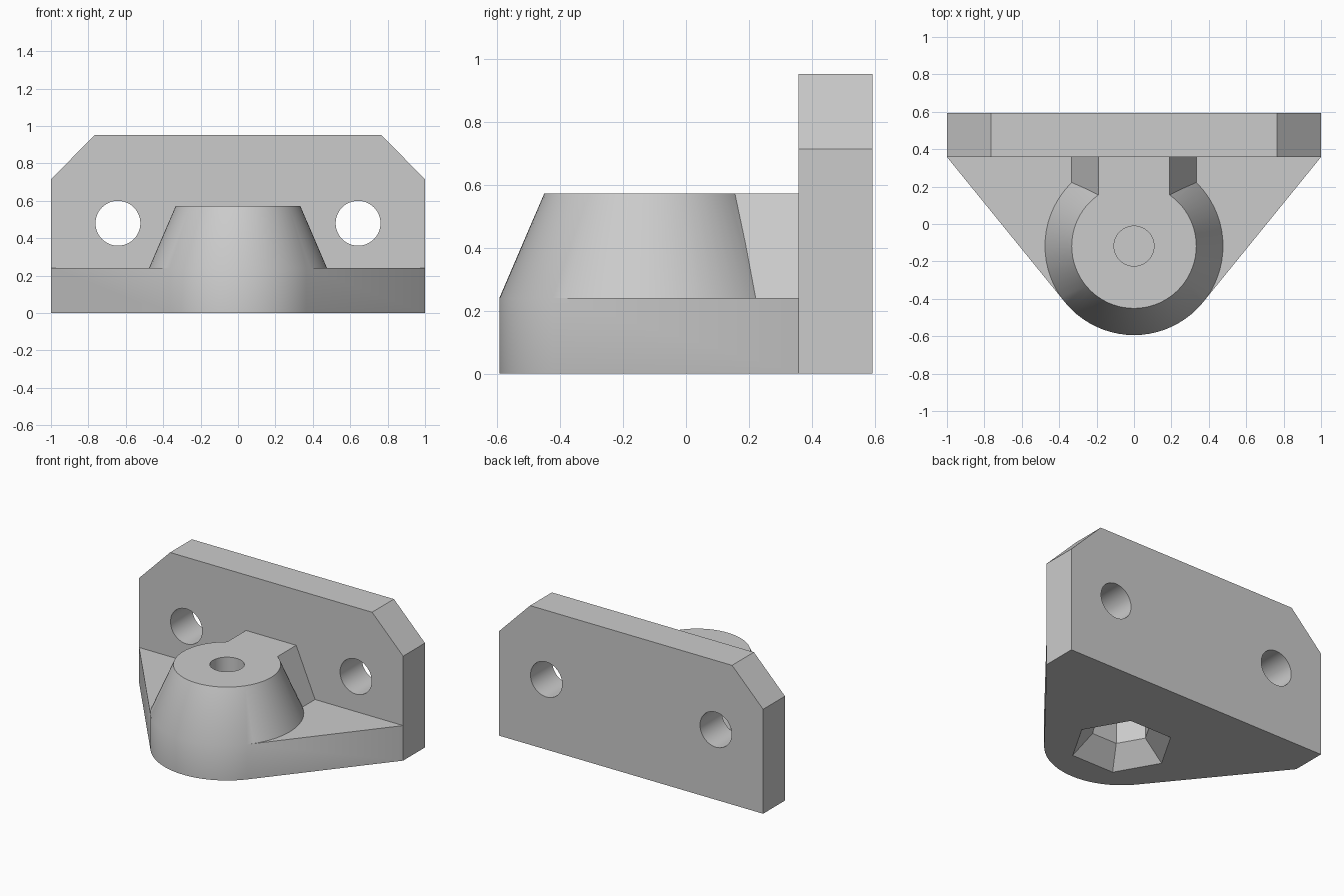
import bpy, bmesh, math
from mathutils import Matrix

cube = bpy.data.objects.get("Cube")
if cube:
    bpy.data.objects.remove(cube, do_unlink=True)

grey = bpy.data.materials.new("plain_grey")
grey.use_nodes = True
grey.diffuse_color = (0.6, 0.6, 0.6, 1)
grey.node_tree.nodes["Principled BSDF"].inputs["Base Color"].default_value = grey.diffuse_color

BASE_H, TOP, WALL_FRONT, WALL_BACK = 0.24, 0.573, 0.358, 0.594
BOSS_Y, BOSS_R = -0.118, 0.476


def finish(name, bm):
    bmesh.ops.recalc_face_normals(bm, faces=bm.faces)
    mesh = bpy.data.meshes.new(name)
    bm.to_mesh(mesh)
    bm.free()
    mesh.materials.append(grey)
    obj = bpy.data.objects.new(name, mesh)
    bpy.context.collection.objects.link(obj)
    return obj


def prism(name, outline, offset):
    """Closed outline of 3D points, pushed along offset."""
    bm = bmesh.new()
    face = bm.faces.new([bm.verts.new(p) for p in outline])
    out = bmesh.ops.extrude_face_region(bm, geom=[face])
    moved = [v for v in out["geom"] if isinstance(v, bmesh.types.BMVert)]
    bmesh.ops.translate(bm, verts=moved, vec=offset)
    return finish(name, bm)


def lathe(name, profile, sides, matrix):
    """Capped solid from (radius, height) pairs."""
    bm = bmesh.new()
    rings = []
    for r, z in profile:
        angles = [math.tau * i / sides for i in range(sides)]
        rings.append([bm.verts.new((r * math.cos(a), r * math.sin(a), z)) for a in angles])
    for low, high in zip(rings, rings[1:]):
        for i in range(sides):
            j = (i + 1) % sides
            bm.faces.new((low[i], low[j], high[j], high[i]))
    bm.faces.new(rings[0])
    bm.faces.new(rings[-1])
    bmesh.ops.transform(bm, matrix=matrix, verts=bm.verts)
    return finish(name, bm)


def combine(target, other, operation):
    other.hide_render = True
    mod = target.modifiers.new(other.name, "BOOLEAN")
    mod.operation, mod.object, mod.solver = operation, other, "EXACT"
    bpy.context.view_layer.objects.active = target
    bpy.ops.object.modifier_apply(modifier=mod.name)
    bpy.data.objects.remove(other, do_unlink=True)


def mirrored(half):
    """Right half outline in (a, b) completed with its mirror image."""
    return half + [(-a, b) for a, b in reversed(half)]


# Upright wall with clipped upper corners
wall = mirrored([(1, 0), (1, 0.715), (0.765, 0.953)])
bracket = prism("mounting_bracket", [(x, WALL_FRONT, z) for x, z in wall],
                (0, WALL_BACK - WALL_FRONT, 0))

# Round boss with tapered top
at_boss = Matrix.Translation((0, BOSS_Y, 0))
boss = lathe("boss", [(BOSS_R, 0), (BOSS_R, BASE_H), (0.333, TOP)], 72, at_boss)

# Triangular foot, tangent to the boss
tangent = math.radians(-40)
foot = mirrored([(1, WALL_FRONT),
                 (BOSS_R * math.cos(tangent), BOSS_Y + BOSS_R * math.sin(tangent))])
foot = prism("foot", [(x, y, 0) for x, y in foot], (0, 0, BASE_H))

# Sloped rib joining boss and wall
rib = mirrored([(0.333, BASE_H), (0.19, TOP)])
rib = prism("rib", [(x, BOSS_Y, z) for x, z in rib], (0, WALL_FRONT - BOSS_Y, 0))

for part in (boss, foot, rib):
    combine(bracket, part, "UNION")

# Screw holes through the wall
for side in (-1, 1):
    place = Matrix.Translation((side * 0.642, 0.8, 0.48)) @ Matrix.Rotation(math.pi / 2, 4, "X")
    combine(bracket, lathe("screw_hole", [(0.12, 0), (0.12, 0.6)], 48, place), "DIFFERENCE")

# Blind bolt hole on top, flared six-sided pocket underneath
bolt = lathe("bolt_hole", [(0.107, 0.345), (0.107, 0.7)], 48, at_boss)
pocket = lathe("nut_pocket", [(0.33, -0.01), (0.19, 0.13), (0.19, 0.33)], 6, at_boss)
for cutter in (bolt, pocket):
    combine(bracket, cutter, "DIFFERENCE")

bpy.ops.object.select_all(action="DESELECT")
bracket.select_set(True)
bpy.context.view_layer.objects.active = bracket
bpy.ops.object.shade_smooth_by_angle(angle=math.radians(30))
